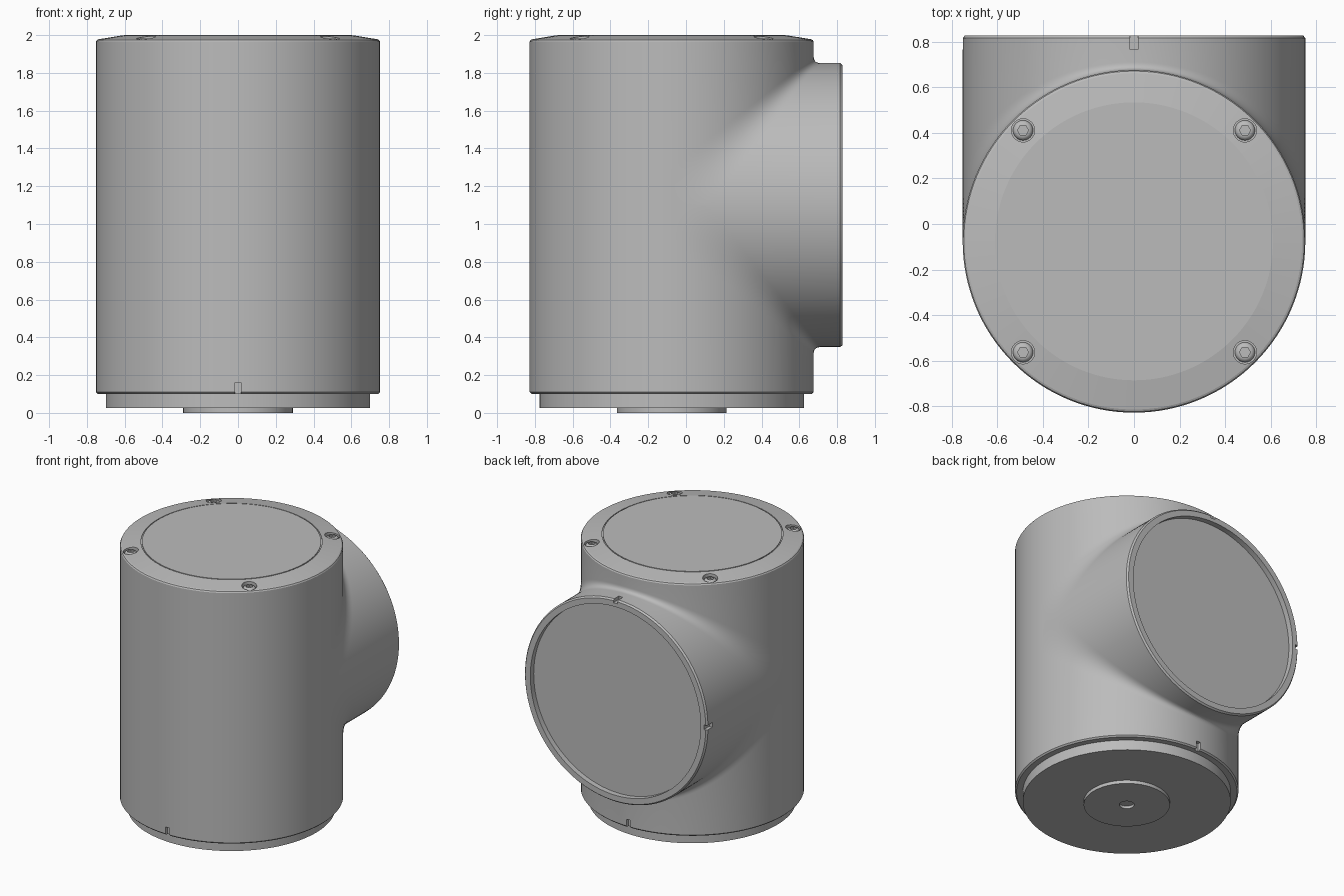
import bpy, bmesh
from math import sin, cos, pi, radians
from mathutils import Matrix, Vector

old = bpy.data.objects.get("Cube")
if old:
    bpy.data.objects.remove(old, do_unlink=True)

R = 0.752            # shared radius of the barrel and the side port
CY = -0.076          # barrel axis in y
CZ = 1.1             # port axis in z
PORT_END = 0.828 - CY
STEPS = 64           # columns per half turn

metal = bpy.data.materials.new("grey_metal")
metal.use_nodes = True
GREY = (0.5, 0.5, 0.5, 1)
metal.diffuse_color = GREY
metal.node_tree.nodes["Principled BSDF"].inputs["Base Color"].default_value = GREY


def make_object(name, bm):
    mesh = bpy.data.meshes.new(name)
    bm.to_mesh(mesh)
    bm.free()
    mesh.materials.append(metal)
    obj = bpy.data.objects.new(name, mesh)
    bpy.context.collection.objects.link(obj)
    return obj


def smooth(obj, angle):
    bpy.ops.object.select_all(action='DESELECT')
    obj.select_set(True)
    bpy.context.view_layer.objects.active = obj
    bpy.ops.object.shade_smooth_by_angle(angle=radians(angle))


def skin(bm, columns):
    """Join neighbouring columns of points with quads."""
    cols = [[bm.verts.new(p) for p in col] for col in columns]
    for a, b in zip(cols, cols[1:]):
        for i in range(len(a) - 1):
            bm.faces.new((a[i], a[i + 1], b[i + 1], b[i]))


def tidy(bm):
    bmesh.ops.remove_doubles(bm, verts=bm.verts, dist=1e-5)
    bmesh.ops.holes_fill(bm, edges=[e for e in bm.edges if e.is_boundary], sides=0)
    bmesh.ops.recalc_face_normals(bm, faces=bm.faces)


# Profiles as (radius, height), from the axis outwards
cap = [(0, 2), (0.603, 2), (0.603, 1.994), (0.61, 1.994), (0.61, 1.999),
       (0.738, 1.978), (0.747, 1.974), (R, 1.965)]
base = [(0, 0.02), (0.05, 0.02), (0.05, 0), (0.29, 0), (0.29, 0.025),
        (0.7, 0.025), (0.7, 0.1), (0.742, 0.1), (R, 0.11)]
# Port mouth as (radius, y), from the wall to the recess centre
mouth = [(R, PORT_END - 0.012), (R - 0.01, PORT_END), (0.7, PORT_END),
         (0.7, PORT_END - 0.04), (0, PORT_END - 0.04)]


def ring(profile, t):
    return [Vector((r * cos(t), r * sin(t), z - CZ)) for r, z in profile]


def blend_width(t):
    return 0.035 + 0.16 * (1 - sin(t))


def back_column(profile, t, side):
    """End plate, barrel wall, blended corner, port wall and port mouth."""
    x, s, d = R * cos(t), R * sin(t), blend_width(t)
    pts = ring(profile, t)
    n = 12
    for i in range(n + 1):
        u = i / n
        pts.append(Vector((x, s + d * u * u, side * (s + d * (1 - u) ** 2))))
    pts += [Vector((r * cos(t), y, side * r * sin(t))) for r, y in mouth]
    return pts


# Housing: barrel with a side port
bm = bmesh.new()
half = [pi * i / STEPS for i in range(STEPS + 1)]
half[0], half[-1] = 0.0, pi
skin(bm, [back_column(cap, t, 1) for t in half])
skin(bm, [back_column(base, t, -1) for t in half])
d0 = blend_width(0)
skin(bm, [ring(cap + [(R, CZ + d0), (R, CZ - d0)] + base[::-1], pi + t) for t in half])
tidy(bm)
bmesh.ops.translate(bm, verts=bm.verts, vec=(0, CY, CZ))
housing = make_object("housing", bm)

# Cutters: screw pockets and alignment notches
bm = bmesh.new()
screw_spots = [(sx * 0.487, CY + sy * 0.487) for sx in (-1, 1) for sy in (-1, 1)]
for x, y in screw_spots:
    bmesh.ops.create_cone(bm, cap_ends=True, segments=32, radius1=0.051, radius2=0.051,
                          depth=0.1, matrix=Matrix.Translation((x, y, 2.01)))


def notch(center, size):
    bmesh.ops.create_cube(bm, size=1, matrix=Matrix.Translation(center) @ Matrix.Diagonal((*size, 1)))


for side in (-1, 1):
    notch((0, CY + side * R, 0.12), (0.034, 0.05, 0.08))
notch((0, 0.81, CZ + R), (0.034, 0.09, 0.05))
notch((-R, 0.81, CZ), (0.05, 0.09, 0.034))
cutter = make_object("cutter", bm)
cutter.hide_render = True

cut = housing.modifiers.new("pockets", 'BOOLEAN')
cut.operation = 'DIFFERENCE'
cut.solver = 'EXACT'
cut.object = cutter
bpy.ops.object.select_all(action='DESELECT')
housing.select_set(True)
bpy.context.view_layer.objects.active = housing
bpy.ops.object.modifier_apply(modifier=cut.name)
bpy.data.objects.remove(cutter, do_unlink=True)
smooth(housing, 9)

# Cap screws: domed heads with a hexagonal socket
head = [(0.044, 1.955), (0.044, 1.966), (0.039, 1.976), (0.03, 1.982)]


def screw_column(a):
    hexagon = 0.024 * cos(pi / 6) / cos(a % (pi / 3) - pi / 6)
    return [Vector((r * cos(a), r * sin(a), z))
            for r, z in head + [(hexagon, 1.983), (hexagon, 1.968), (0, 1.968)]]


for i, (x, y) in enumerate(screw_spots):
    bm = bmesh.new()
    skin(bm, [screw_column(2 * pi * (k % 24) / 24) for k in range(25)])
    tidy(bm)
    bmesh.ops.translate(bm, verts=bm.verts, vec=(x, y, 0))
    smooth(make_object(f"cap_screw_{i + 1}", bm), 35)
